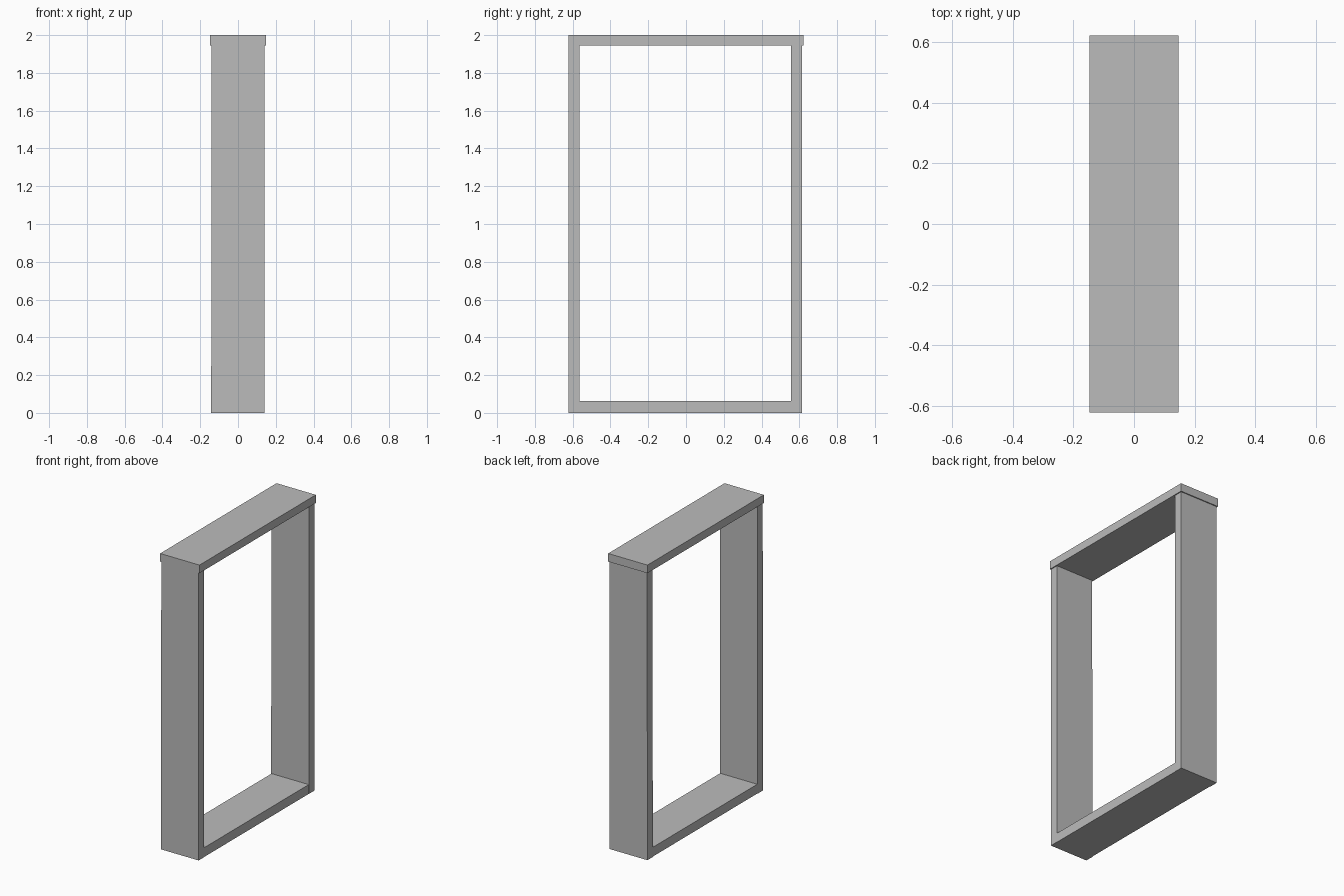
import bpy
import bmesh

cube = bpy.data.objects.get("Cube")
if cube:
    bpy.data.objects.remove(cube, do_unlink=True)

# Single plain grey
grey = bpy.data.materials.new("plain grey")
grey.use_nodes = True
colour = (0.5, 0.5, 0.5, 1.0)
grey.diffuse_color = colour
grey.node_tree.nodes["Principled BSDF"].inputs["Base Color"].default_value = colour


def board(name, low, high):
    """Box between two opposite corners."""
    bm = bmesh.new()
    bmesh.ops.create_cube(bm, size=1)
    for v in bm.verts:
        v.co = [lo + (c + 0.5) * (hi - lo) for c, lo, hi in zip(v.co, low, high)]
    mesh = bpy.data.meshes.new(name)
    bm.to_mesh(mesh)
    bm.free()
    mesh.materials.append(grey)
    obj = bpy.data.objects.new(name, mesh)
    bpy.context.collection.objects.link(obj)
    return obj


# Upright jambs, the front one flaring slightly at its foot
front_jamb = board("front_jamb", (-0.139, -0.621, 0), (0.14, -0.563, 1.945))
back_jamb = board("back_jamb", (-0.139, 0.557, 0), (0.14, 0.615, 1.945))
for jamb in (front_jamb, back_jamb):
    for v in jamb.data.vertices:
        if v.co.z < 0.1 and v.co.x < 0:
            v.co.x -= 0.003

# Sill between the jambs, and the wider head board resting on them
board("sill", (-0.139, -0.563, 0), (0.139, 0.557, 0.063))
board("head_board", (-0.147, -0.622, 1.945), (0.147, 0.622, 2.0))
